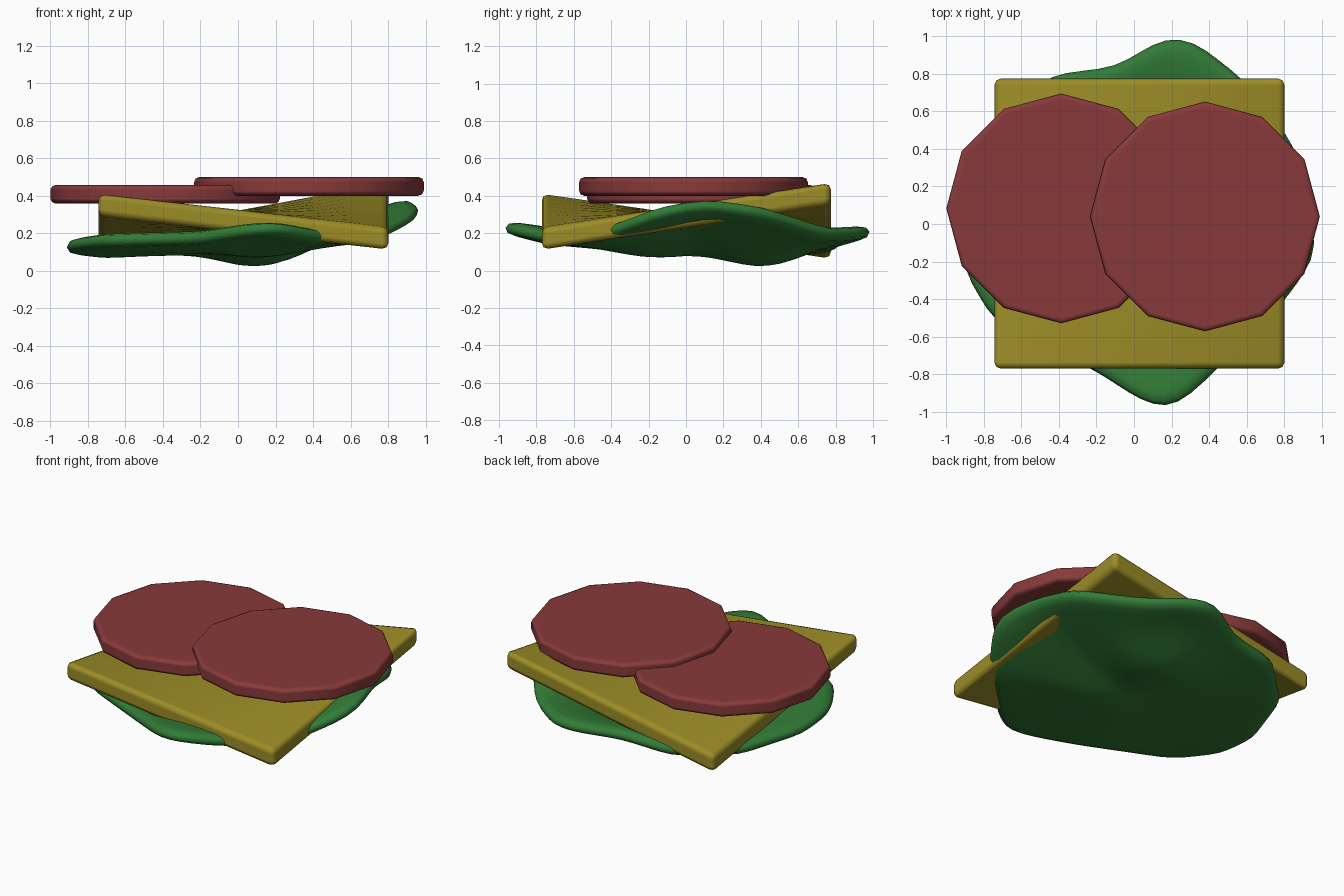
import bpy, bmesh, math
from mathutils import Vector

if "Cube" in bpy.data.objects:
    bpy.data.objects.remove(bpy.data.objects["Cube"])


def material(name, rgb):
    m = bpy.data.materials.new(name)
    m.diffuse_color = (*rgb, 1)
    m.use_nodes = True
    m.node_tree.nodes["Principled BSDF"].inputs["Base Color"].default_value = m.diffuse_color
    return m


RED = material("salami red", (0.25, 0.042, 0.043))
YELLOW = material("cheese yellow", (0.33, 0.26, 0.02))
GREEN = material("lettuce green", (0.032, 0.20, 0.038))


def finish(bm, name, mat):
    bmesh.ops.recalc_face_normals(bm, faces=bm.faces)
    me = bpy.data.meshes.new(name)
    bm.to_mesh(me)
    bm.free()
    me.materials.append(mat)
    for p in me.polygons:
        p.use_smooth = True
    ob = bpy.data.objects.new(name, me)
    bpy.context.collection.objects.link(ob)
    return ob


def bevel(ob, width):
    b = ob.modifiers.new("bevel", 'BEVEL')
    b.width = width
    b.segments = 2
    b.limit_method = 'ANGLE'
    b.angle_limit = math.radians(45)
    b.harden_normals = True


# Salami slices: twelve-sided discs
def slice_disc(name, x, y, z):
    bm = bmesh.new()
    bmesh.ops.create_cone(bm, cap_ends=True, segments=12,
                          radius1=0.612, radius2=0.612, depth=0.1)
    bmesh.ops.translate(bm, verts=bm.verts, vec=(x, y, z))
    bevel(finish(bm, name, RED), 0.028)


slice_disc("salami_left", -0.388, 0.083, 0.408)
slice_disc("salami_right", 0.378, 0.04, 0.45)

# Cheese slice: square slab twisted between four corner heights
bm = bmesh.new()
bmesh.ops.create_cube(bm, size=1)
for axis in (Vector((1, 0, 0)), Vector((0, 1, 0))):
    for k in range(1, 8):
        bmesh.ops.bisect_plane(bm, geom=bm.verts[:] + bm.edges[:] + bm.faces[:],
                               plane_co=axis * (k / 8 - 0.5), plane_no=axis)
for v in bm.verts:
    u, w = v.co.x + 0.5, v.co.y + 0.5
    mid = ((1 - u) * (1 - w) * 0.355 + u * (1 - w) * 0.168
           + u * w * 0.415 + (1 - u) * w * 0.118)
    v.co = (0.029 + v.co.x * 1.546, 0.002 + v.co.y * 1.546, mid + v.co.z * 0.12)
bevel(finish(bm, "cheese_slice", YELLOW), 0.035)

# Lettuce leaf: wavy rim joined to a shallow dished middle
RIM = [(0.99, -0.12, 0.33), (0.92, 0.12, 0.365), (0.86, 0.42, 0.32),
       (0.58, 0.78, 0.20), (0.32, 0.98, 0.21), (0.17, 1.0, 0.21),
       (0.03, 0.92, 0.19), (-0.10, 0.84, 0.17), (-0.45, 0.80, 0.13),
       (-0.75, 0.50, 0.10), (-0.92, 0.05, 0.12), (-0.91, -0.25, 0.14),
       (-0.75, -0.52, 0.165), (-0.20, -0.79, 0.18), (0.03, -0.94, 0.22),
       (0.17, -0.99, 0.235), (0.30, -0.92, 0.22), (0.45, -0.77, 0.18),
       (0.75, -0.48, 0.19), (0.91, -0.27, 0.27)]
rim = []
for i, p in enumerate(RIM):
    a, b = Vector(p), Vector(RIM[(i + 1) % len(RIM)])
    n = max(1, round((b - a).length / 0.17))
    rim += [a.lerp(b, j / n) for j in range(n)]


def leaf_point(p, t):
    x, y = p.x * t, p.y * t
    z = 0.13 + (p.z - 0.13) * t ** 1.5
    z -= 0.10 * math.exp(-((x - 0.1) ** 2 + (y - 0.43) ** 2) / 0.06)
    z -= 0.06 * math.exp(-((x - 0.12) ** 2 + (y + 0.2) ** 2) / 0.05) * 0.5
    return (x, y, z)


bm = bmesh.new()
RINGS = 8
rings = [[bm.verts.new(leaf_point(p, r / RINGS)) for p in rim]
         for r in range(1, RINGS + 1)]
centre = bm.verts.new(leaf_point(rim[0], 0))
N = len(rim)
for i in range(N):
    j = (i + 1) % N
    bm.faces.new((centre, rings[0][i], rings[0][j]))
    for r in range(RINGS - 1):
        bm.faces.new((rings[r][i], rings[r + 1][i], rings[r + 1][j], rings[r][j]))
leaf = finish(bm, "lettuce_leaf", GREEN)
s = leaf.modifiers.new("thickness", 'SOLIDIFY')
s.thickness = 0.075
s.offset = 0
sub = leaf.modifiers.new("smooth", 'SUBSURF')
sub.levels = sub.render_levels = 1
